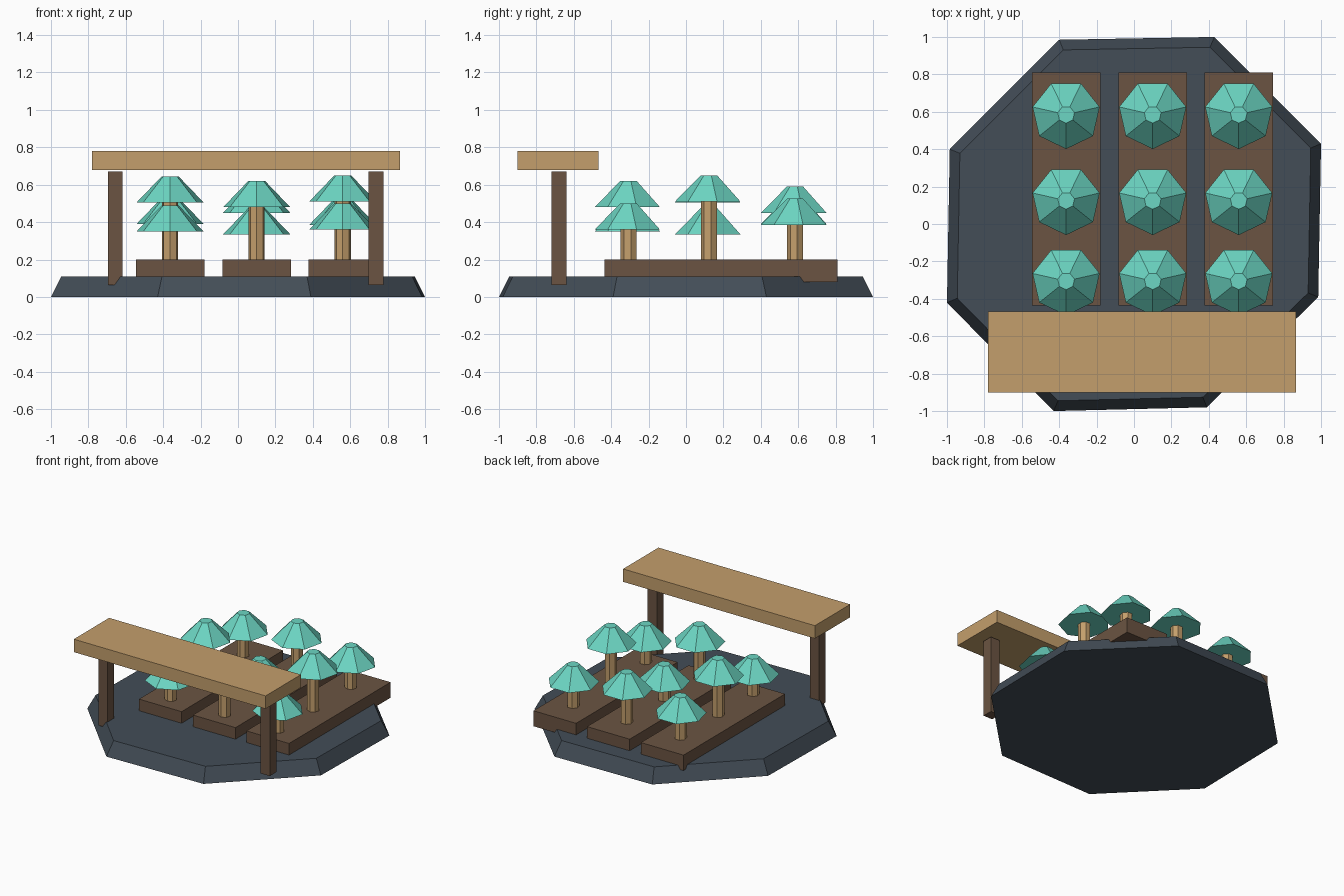
import bpy, bmesh
from math import cos, sin, pi

cube = bpy.data.objects.get("Cube")
if cube:
    bpy.data.objects.remove(cube, do_unlink=True)


def material(name, rgb):
    linear = [((c / 255 + 0.055) / 1.055) ** 2.4 for c in rgb] + [1]
    m = bpy.data.materials.new(name)
    m.use_nodes = True
    m.diffuse_color = linear
    m.node_tree.nodes["Principled BSDF"].inputs["Base Color"].default_value = linear
    return m


slate = material("slate", (67, 77, 87))
dark_wood = material("dark wood", (107, 84, 66))
light_wood = material("light wood", (196, 159, 108))
teal = material("teal leaves", (108, 214, 195))


def loft(name, mat, bottom, top, z0, z1):
    """Closed solid between two outlines with the same number of corners."""
    bm = bmesh.new()
    low = [bm.verts.new((x, y, z0)) for x, y in bottom]
    high = [bm.verts.new((x, y, z1)) for x, y in top]
    bm.faces.new(low[::-1])
    bm.faces.new(high)
    n = len(low)
    for i in range(n):
        j = (i + 1) % n
        bm.faces.new((low[i], low[j], high[j], high[i]))
    mesh = bpy.data.meshes.new(name)
    bm.to_mesh(mesh)
    bm.free()
    mesh.materials.append(mat)
    obj = bpy.data.objects.new(name, mesh)
    bpy.context.collection.objects.link(obj)
    return obj


def box(name, mat, x0, x1, y0, y1, z0, z1):
    outline = [(x0, y0), (x1, y0), (x1, y1), (x0, y1)]
    return loft(name, mat, outline, outline, z0, z1)


def ring(x, y, radius, sides=7):
    # one corner points to the front
    angles = [-pi / 2 + 2 * pi * i / sides for i in range(sides)]
    return [(x + radius * cos(a), y + radius * sin(a)) for a in angles]


# Slightly uneven eight-sided ground slab with sloping rim
outline = [(1.0, 0.43), (0.43, 1.0), (-0.40, 0.985), (-0.985, 0.40),
           (-1.0, -0.42), (-0.43, -1.0), (0.39, -0.98), (0.985, -0.39)]
loft("ground_slab", slate, outline, [(x * 0.945, y * 0.945) for x, y in outline], 0, 0.11)

# Planter beds with three trees each, tree tops listed front to back
columns = {"right": (-0.363, (0.49, 0.645, 0.53)),
           "middle": (0.10, (0.62, 0.475, 0.59)),
           "left": (0.56, (0.50, 0.65, 0.525))}
rows = {"front": -0.305, "middle": 0.125, "back": 0.585}
for side, (x, tops) in columns.items():
    box(side + "_planter", dark_wood, x - 0.183, x + 0.183, -0.435, 0.81, 0.08, 0.2)
    for (row, y), top in zip(rows.items(), tops):
        name = f"{row}_{side}_tree"
        rim = top - 0.14
        trunk = ring(x, y, 0.044)
        loft(name + "_trunk", light_wood, trunk, trunk, 0.19, rim + 0.02)
        loft(name + "_canopy", teal, ring(x, y, 0.184), ring(x, y, 0.046), rim, top)

# Gateway posts and the broad board above them
for side, x in (("right", -0.657), ("left", 0.738)):
    box(side + "_post", dark_wood, x - 0.039, x + 0.039, -0.72, -0.64, 0.065, 0.67)
box("roof_board", light_wood, -0.78, 0.867, -0.90, -0.467, 0.68, 0.78)
